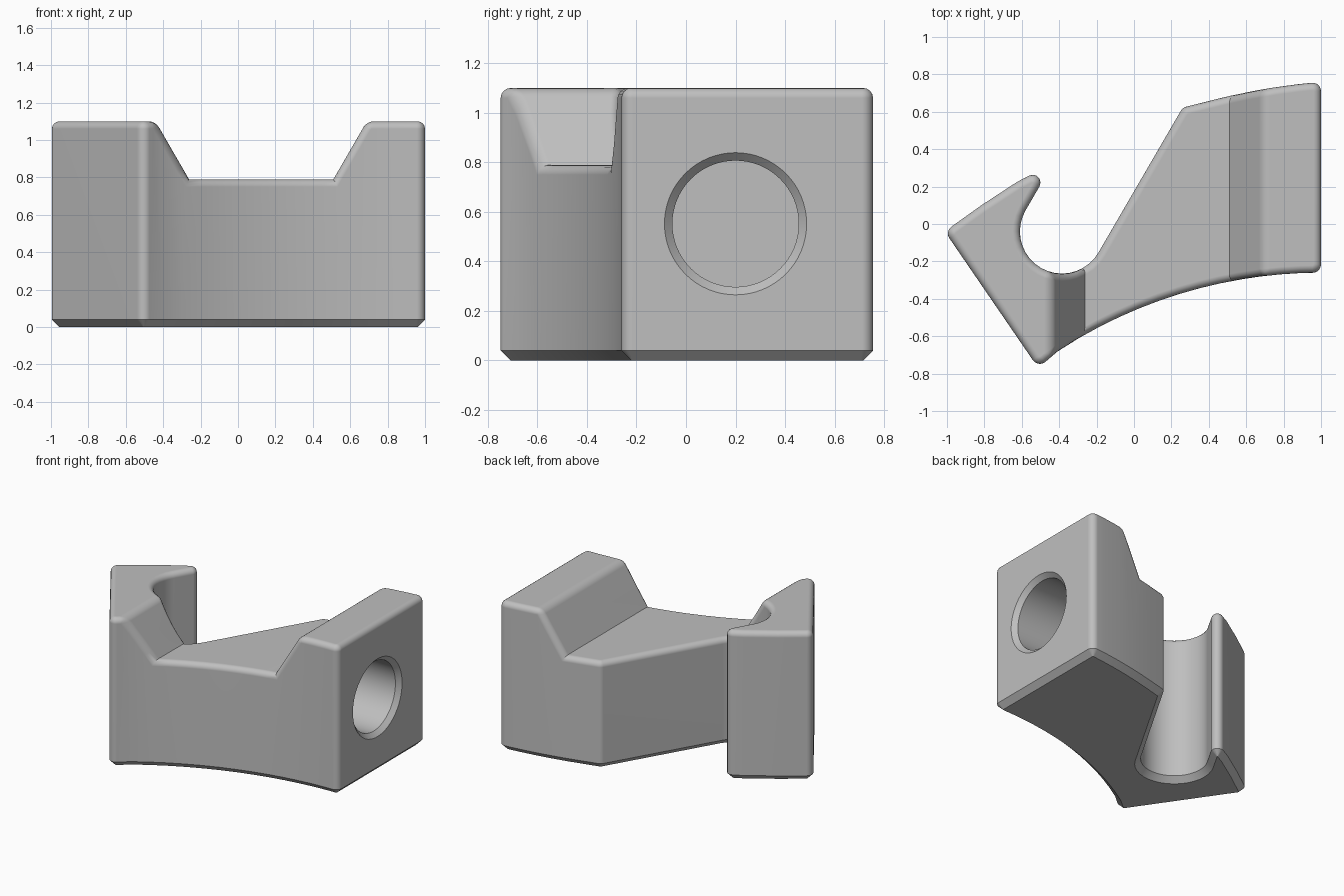
import bpy, bmesh, math
from mathutils import Vector

if "Cube" in bpy.data.objects:
    bpy.data.objects.remove(bpy.data.objects["Cube"], do_unlink=True)

HEIGHT, ROUND, FLOOR = 1.1, 0.04, 0.79

grey = bpy.data.materials.new("plain grey")
grey.use_nodes = True
grey.diffuse_color = (0.52, 0.52, 0.52, 1)
grey.node_tree.nodes["Principled BSDF"].inputs["Base Color"].default_value = grey.diffuse_color


def arc_between(center, radius, x0, x1, steps):
    """Inner points of a shallow arc, from x0 to x1."""
    xs = [x0 + (x1 - x0) * i / steps for i in range(1, steps)]
    return [(x, center[1] + math.sqrt(radius ** 2 - (x - center[0]) ** 2), 0) for x in xs]


def round_corners(points, steps=5):
    """Replace every point that has a radius by a fillet."""
    result = []
    for i, (x, y, r) in enumerate(points):
        p = Vector((x, y))
        if not r:
            result.append(p)
            continue
        a = (Vector(points[i - 1][:2]) - p).normalized()
        b = (Vector(points[(i + 1) % len(points)][:2]) - p).normalized()
        half = a.angle(b) / 2
        center = p + (a + b).normalized() * r / math.sin(half)
        start = p + a * r / math.tan(half) - center
        end = p + b * r / math.tan(half) - center
        for k in range(steps + 1):
            t = k / steps
            sweep = math.pi - 2 * half
            d = (start * math.sin((1 - t) * sweep) + end * math.sin(t * sweep)) / math.sin(sweep)
            result.append(center + d)
    return result


def prism(name, ring, shift):
    """Extrude a closed ring of 3D points along shift."""
    bm = bmesh.new()
    face = bm.faces.new([bm.verts.new(p) for p in ring])
    out = bmesh.ops.extrude_face_region(bm, geom=[face])
    verts = [v for v in out["geom"] if isinstance(v, bmesh.types.BMVert)]
    bmesh.ops.translate(bm, verts=verts, vec=shift)
    bmesh.ops.recalc_face_normals(bm, faces=bm.faces)
    return add_object(name, bm)


def add_object(name, bm):
    mesh = bpy.data.meshes.new(name)
    bm.to_mesh(mesh)
    bm.free()
    obj = bpy.data.objects.new(name, mesh)
    bpy.context.collection.objects.link(obj)
    mesh.materials.append(grey)
    return obj


def subtract(obj, cutter):
    """Cut the cutter out of obj and remove the cutter."""
    mod = obj.modifiers.new("cut", "BOOLEAN")
    mod.operation, mod.solver, mod.object = "DIFFERENCE", "EXACT", cutter
    graph = bpy.context.evaluated_depsgraph_get()
    mesh = bpy.data.meshes.new_from_object(obj.evaluated_get(graph))
    obj.modifiers.clear()
    obj.data = mesh
    bpy.data.objects.remove(cutter, do_unlink=True)


def bevel_edges(obj, rule, segments):
    bm = bmesh.new()
    bm.from_mesh(obj.data)
    bmesh.ops.remove_doubles(bm, verts=bm.verts, dist=0.0001)
    bm.normal_update()
    edges = []
    for e in bm.edges:
        if len(e.link_faces) == 2 and e.is_convex:
            low, high = sorted(f.normal.z for f in e.link_faces)
            if e.calc_face_angle() > 0.3 and rule(low, high):
                edges.append(e)
    bmesh.ops.bevel(bm, geom=edges, offset=ROUND, offset_type="OFFSET", segments=segments,
                    profile=0.5, affect="EDGES", clamp_overlap=False)
    bm.to_mesh(obj.data)
    bm.free()


# Plan outline: curved front and back, with a slanted hook notch
back_center, back_radius = (1.33, -2.975), 3.75
front_center, front_radius = (1.0, -2.83), 2.57
notch = Vector((-0.385, -0.04))
outline = [(-1.012, -0.04, 0.045), (-0.512, -0.77, 0.045)]
outline += arc_between(front_center, front_radius, -0.512, 1, 14)
outline += [(1, -0.26, 0.045), (1, 0.76, 0.045)]
outline += arc_between(back_center, back_radius, 1, 0.26, 6)
outline += [(0.26, 0.622, 0.045)]
for i in range(19):
    a = math.radians(-30 - 10 * i)
    outline.append((notch.x + 0.225 * math.cos(a), notch.y + 0.225 * math.sin(a), 0))
outline += [(-0.432, 0.327, 0.042)]
outline += arc_between(back_center, back_radius, -0.432, -1.012, 3)
ring = [(p.x, p.y, 0) for p in round_corners(outline)]
body = prism("hooked_block", ring, (0, 0, HEIGHT))

# Trapezoid channel across the top
rise = 0.5
lean = rise * math.tan(math.radians(30))
profile = [(-0.262, FLOOR), (0.51, FLOOR), (0.51 + lean, FLOOR + rise), (-0.262 - lean, FLOOR + rise)]
subtract(body, prism("channel_cutter", [(x, -2, z) for x, z in profile], (0, 4, 0)))

# Chamfered base and rounded upper edges
bevel_edges(body, lambda low, high: low < -0.5, 1)
bevel_edges(body, lambda low, high: high > 0.3 and low > -0.1, 4)

# Blind side bore with a countersunk mouth
bm = bmesh.new()
rings = []
for x, r in [(0.55, 0.255), (0.968, 0.255), (1.0, 0.287), (1.2, 0.287)]:
    rings.append([bm.verts.new((x, 0.2 + r * math.cos(k * math.tau / 64),
                                0.552 + r * math.sin(k * math.tau / 64))) for k in range(64)])
for a, b in zip(rings, rings[1:]):
    for k in range(64):
        bm.faces.new((a[k - 1], a[k], b[k], b[k - 1]))
bm.faces.new(rings[0])
bm.faces.new(rings[-1])
bmesh.ops.recalc_face_normals(bm, faces=bm.faces)
subtract(body, add_object("bore_cutter", bm))

# Smooth shading with crisp edges
bpy.ops.object.select_all(action="DESELECT")
body.select_set(True)
bpy.context.view_layer.objects.active = body
bpy.ops.object.shade_smooth_by_angle(angle=math.radians(30))
weighted = body.modifiers.new("even_normals", "WEIGHTED_NORMAL")
weighted.keep_sharp = True
